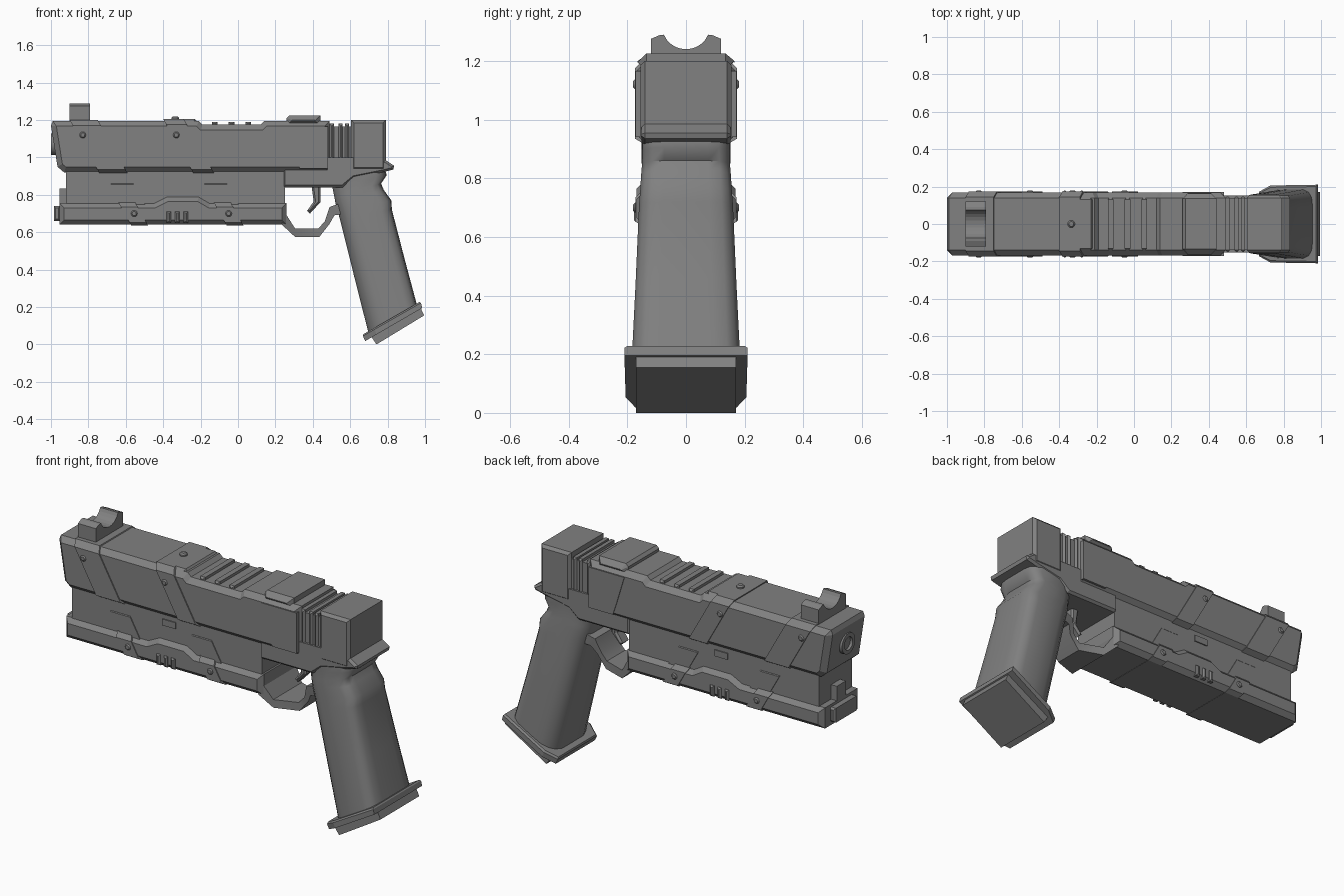
import bpy, bmesh, math

if "Cube" in bpy.data.objects:
    bpy.data.objects.remove(bpy.data.objects["Cube"], do_unlink=True)

metal = bpy.data.materials.new("gunmetal_grey")
metal.use_nodes = True
GREY = (0.22, 0.22, 0.22, 1)
metal.diffuse_color = GREY
metal.node_tree.nodes["Principled BSDF"].inputs["Base Color"].default_value = GREY


def loft(name, rings, smooth=None):
    """Join matching rings of points into a closed solid."""
    bm = bmesh.new()
    rows = [[bm.verts.new(p) for p in ring] for ring in rings]
    n = len(rows[0])
    for a, b in zip(rows, rows[1:]):
        for i in range(n):
            j = (i + 1) % n
            bm.faces.new((a[i], a[j], b[j], b[i]))
    bm.faces.new(rows[0])
    bm.faces.new(rows[-1][::-1])
    bmesh.ops.recalc_face_normals(bm, faces=bm.faces)
    mesh = bpy.data.meshes.new(name)
    bm.to_mesh(mesh)
    bm.free()
    mesh.materials.append(metal)
    ob = bpy.data.objects.new(name, mesh)
    bpy.context.collection.objects.link(ob)
    if smooth:
        bpy.ops.object.select_all(action='DESELECT')
        ob.select_set(True)
        bpy.context.view_layer.objects.active = ob
        bpy.ops.object.shade_smooth_by_angle(angle=math.radians(smooth))
    return ob


def shrink(pts, d):
    """Offset a counter-clockwise outline inwards."""
    out = []
    for i, (x, z) in enumerate(pts):
        px, pz = pts[i - 1]
        qx, qz = pts[(i + 1) % len(pts)]
        a, b = math.atan2(z - pz, x - px), math.atan2(qz - z, qx - x)
        nx, nz = -math.sin(a) - math.sin(b), math.cos(a) + math.cos(b)
        k = 2 * d / max(nx * nx + nz * nz, 0.5)
        out.append((x + nx * k, z + nz * k))
    return out


def slab(name, pts, hw, cham=0.0, inner=None):
    """Side outline extruded across the width, with chamfered flanks."""
    if not cham:
        layers = [(-hw, pts), (hw, pts)]
    else:
        inner = inner or shrink(pts, cham)
        layers = [(-hw, inner), (cham - hw, pts), (hw - cham, pts), (hw, inner)]
    return loft(name, [[(x, y, z) for x, z in p] for y, p in layers])


def box(name, x0, x1, z0, z1, hw, cham=0.0):
    return slab(name, [(x0, z0), (x1, z0), (x1, z1), (x0, z1)], hw, cham)


def band(name, x, width, top, bottom, hw, cham=0.03, slope=0.56):
    """Raised wrap leaning backwards; x is its left edge at the top."""
    def outline(t, b):
        l, r = x + (top - t) * slope, x + (top - b) * slope
        return [(r, b), (r + width, b), (l + width, t), (l, t)]
    return slab(name, outline(top, bottom), hw, cham, outline(top - cham, bottom + cham * 0.6))


def circle(axis, c, r, at, n):
    pts = []
    for i in range(n):
        t = math.tau * i / n
        u, v = r * math.cos(t), r * math.sin(t)
        pts.append({'x': (at, c[0] + u, c[1] + v), 'y': (c[0] + u, at, c[1] + v),
                    'z': (c[0] + u, c[1] + v, at)}[axis])
    return pts


# Slide with the recessed, ribbed top
slab("slide", [(-0.93, 0.92), (0.49, 0.92), (0.49, 1.195), (0.14, 1.195), (0.12, 1.175),
               (-0.19, 1.175), (-0.21, 1.195), (-0.99, 1.195), (-1.0, 1.17), (-0.965, 0.95)],
     0.168, 0.028)
for i, x in enumerate((-0.125, -0.035, 0.055)):
    box(f"top_rib_{i + 1}", x - 0.015, x + 0.015, 1.14, 1.19, 0.14, 0.01)
band("front_slide_band", -0.9, 0.15, 1.2, 0.917, 0.174)
band("middle_slide_band", -0.4, 0.11, 1.205, 0.917, 0.174)
slab("top_cover", [(-0.36, 1.18), (-0.21, 1.18), (-0.23, 1.205), (-0.36, 1.205)], 0.14, 0.01)
slab("rear_slide_panel", [(0.33, 0.94), (0.48, 0.94), (0.48, 1.165), (0.26, 1.165), (0.31, 1.0)], 0.172)
slab("rear_top_block", [(0.26, 1.17), (0.44, 1.17), (0.44, 1.225), (0.275, 1.225), (0.26, 1.21)],
     0.165, 0.03)

# Cocking grip section and rear block
box("groove_core", 0.47, 0.64, 0.92, 1.165, 0.14)
for i, x in enumerate((0.49, 0.538, 0.572)):
    box(f"cocking_rib_{i + 1}", x, x + 0.022, 0.94, 1.18, 0.152, 0.012)
box("groove_skirt", 0.48, 0.64, 0.92, 1.0, 0.152)
box("rear_block", 0.605, 0.79, 0.93, 1.2, 0.155, 0.015)

# Front sight with a scooped top
scoop = [(0.08 * math.cos(t), 1.315 - 0.075 * math.sin(t))
         for t in [math.radians(20 + 14 * i) for i in range(11)]]
sight = [(-0.12, 1.18), (0.12, 1.18), (0.12, 1.275), (0.09, 1.288)] + scoop + [(-0.09, 1.288), (-0.12, 1.275)]
loft("front_sight", [[(x, y, z) for y, z in sight] for x in (-0.9, -0.79)])

# Muzzle tube
loft("muzzle", [circle('x', (0, 1.07), r, x, 20) for x, r in
                ((-0.9, 0.058), (-1.0, 0.058), (-1.0, 0.036), (-0.985, 0.036))], 30)

# Frame under the slide, with beavertail
box("frame", -0.92, 0.25, 0.7, 0.93, 0.145)
slab("rear_frame", [(0.24, 0.84), (0.56, 0.84), (0.62, 0.89), (0.77, 0.92), (0.83, 0.935),
                    (0.835, 0.955), (0.79, 0.985), (0.24, 0.985)], 0.152, 0.012)
box("side_plate", -0.36, -0.28, 0.865, 0.9, 0.151)

# Lower rail with the raised hump
slab("lower_rail", [(-0.955, 0.64), (0.26, 0.64), (0.26, 0.755), (-0.15, 0.755), (-0.21, 0.79),
                    (-0.38, 0.79), (-0.45, 0.755), (-0.955, 0.755)], 0.168, 0.025)
band("front_rail_band", -0.64, 0.09, 0.76, 0.637, 0.173, 0.025)
band("rear_rail_band", -0.13, 0.09, 0.76, 0.637, 0.173, 0.025)
band("front_frame_band", -0.68, 0.12, 0.86, 0.74, 0.15, 0.004)
band("rear_frame_band", -0.18, 0.12, 0.86, 0.74, 0.15, 0.004)
for i, x in enumerate((-0.37, -0.325, -0.28)):
    box(f"rail_vent_{i + 1}", x - 0.012, x + 0.012, 0.65, 0.71, 0.178, 0.008)
box("rail_nose", -0.985, -0.95, 0.66, 0.74, 0.1, 0.01)
box("rail_post", -0.955, -0.91, 0.74, 0.835, 0.04)

# Screws
for i, (x, z, d) in enumerate(((-0.83, 1.12, 0.18), (-0.33, 1.12, 0.18),
                               (-0.555, 0.7, 0.18), (-0.05, 0.7, 0.18))):
    loft(f"side_screw_{i + 1}", [circle('y', (x, z), r, y, 12) for y, r in
                                 ((-d, 0.011), (0.006 - d, 0.017), (d - 0.006, 0.017), (d, 0.011))])
loft("top_screw", [circle('z', (-0.335, 0), r, z, 12) for z, r in
                   ((1.18, 0.02), (1.212, 0.02), (1.22, 0.013))])

# Trigger guard: inner point, outer point, half width
guard = [(0.235, 0.73, 0.235, 0.64, 0.155), (0.305, 0.62, 0.305, 0.575, 0.125),
         (0.43, 0.62, 0.435, 0.575, 0.08), (0.465, 0.66, 0.49, 0.645, 0.08),
         (0.49, 0.735, 0.515, 0.69, 0.1), (0.56, 0.76, 0.57, 0.7, 0.11)]
loft("trigger_guard", [[(a, -w, b), (a, w, b), (c, w, d), (c, -w, d)] for a, b, c, d, w in guard], 35)
slab("trigger", [(0.37, 0.715), (0.385, 0.7), (0.44, 0.76), (0.44, 0.87), (0.39, 0.87), (0.405, 0.765)],
     0.035, 0.01)

# Grip: front point, back point, half width
half = [(0, 0.5), (0.05, 0.72), (0.14, 0.88), (0.28, 0.98), (0.5, 1), (0.8, 1), (0.92, 0.92), (0.98, 0.76), (1, 0.5)]
section = half + [(t, -w) for t, w in reversed(half)]


def across(fx, fz, bx, bz, w, sec):
    return [(fx + (bx - fx) * t, w * s, fz + (bz - fz) * t) for t, s in sec]


grip = [(0.5, 0.87, 0.785, 0.94, 0.148), (0.505, 0.84, 0.795, 0.905, 0.148),
        (0.515, 0.79, 0.765, 0.86, 0.15), (0.52, 0.76, 0.78, 0.825, 0.153),
        (0.53, 0.72, 0.82, 0.77, 0.156), (0.545, 0.67, 0.823, 0.72, 0.16),
        (0.622, 0.36, 0.89, 0.46, 0.172), (0.698, 0.06, 0.957, 0.21, 0.185)]
loft("grip", [across(*g, section) for g in grip], 50)

# Grip base plates
flare = [(0, 0.82), (0.2, 0.98), (1, 1), (1, -1), (0.2, -0.98), (0, -0.82)]
square = [(0, 1), (1, 1), (1, -1), (0, -1)]
loft("base_flange", [across(0.67, 0.055, 0.972, 0.228, 0.2, flare),
                     across(0.668, 0.045, 0.978, 0.222, 0.21, flare),
                     across(0.68, 0.018, 0.985, 0.195, 0.21, flare)])
loft("base_plate", [across(0.7, 0.06, 0.97, 0.21, 0.17, square),
                    across(0.74, 0.0, 0.995, 0.155, 0.17, square)])
